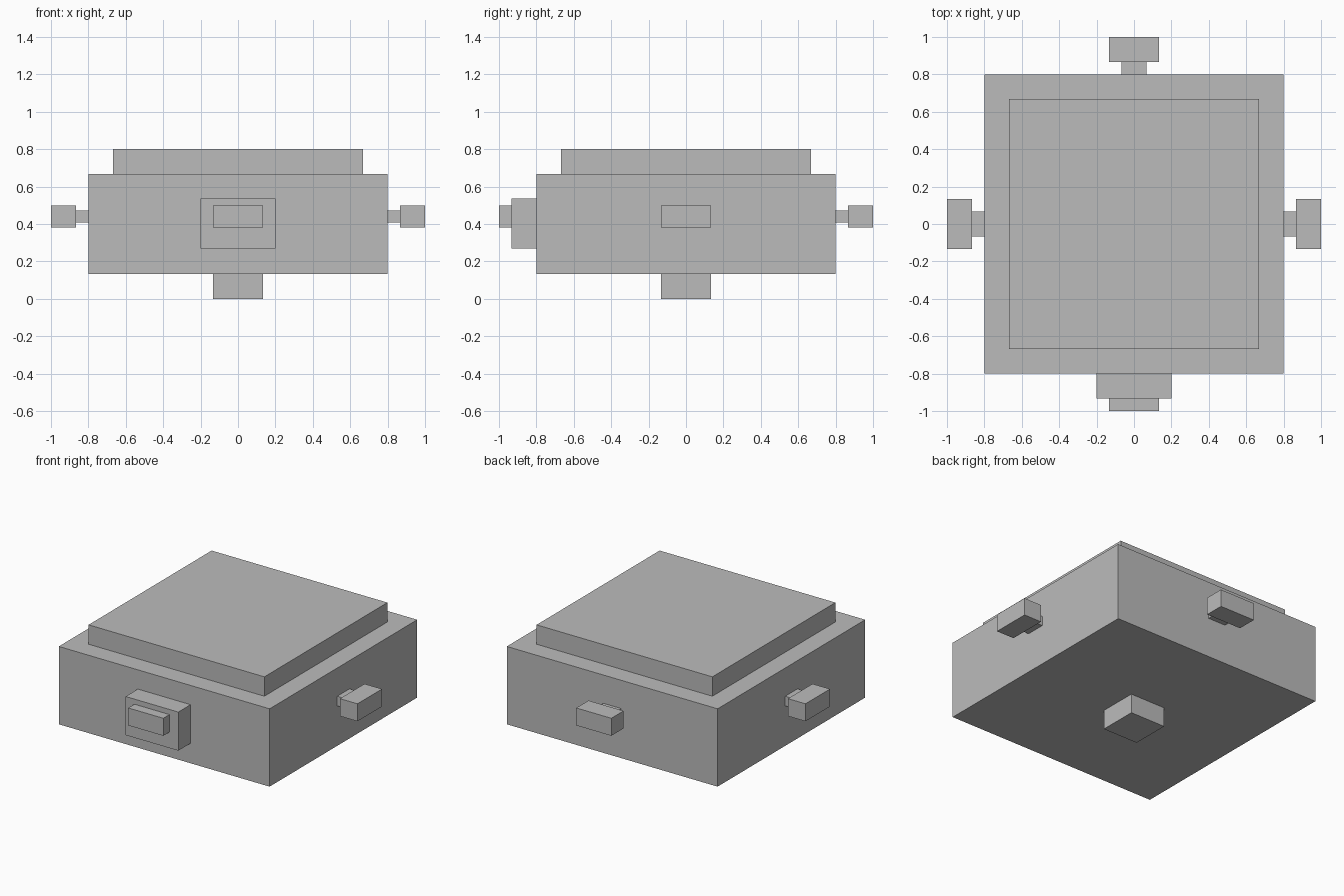
import bpy
import math
from mathutils import Matrix

if "Cube" in bpy.data.objects:
    bpy.data.objects.remove(bpy.data.objects["Cube"])

grey = bpy.data.materials.new("plain grey")
grey.diffuse_color = (0.5, 0.5, 0.5, 1)
grey.use_nodes = True
grey.node_tree.nodes["Principled BSDF"].inputs["Base Color"].default_value = grey.diffuse_color


def box(name, low, high, turn=0):
    """Box between two corners, turned about the z axis by a number of degrees."""
    bpy.ops.mesh.primitive_cube_add(size=1)
    ob = bpy.context.object
    ob.name = name
    size = [b - a for a, b in zip(low, high)]
    mid = [(a + b) / 2 for a, b in zip(low, high)]
    ob.data.transform(Matrix.Rotation(math.radians(turn), 4, 'Z')
                      @ Matrix.Translation(mid) @ Matrix.Diagonal((*size, 1)))
    ob.data.materials.append(grey)
    return ob


# Main block, raised lid and foot underneath
box("body", (-0.8, -0.8, 0.133), (0.8, 0.8, 0.667))
box("lid", (-0.667, -0.667, 0.667), (0.667, 0.667, 0.8))
box("foot", (-0.133, -0.133, 0), (0.133, 0.133, 0.133))

# Stem and grip on the right, back and left sides
for side, turn in (("right", 0), ("back", 90), ("left", 180)):
    box(side + "_handle_stem", (0.8, -0.067, 0.407), (0.867, 0.067, 0.473), turn)
    box(side + "_handle_grip", (0.867, -0.133, 0.38), (1.0, 0.133, 0.5), turn)

# Latch on the front
box("latch_plate", (-0.2, -0.933, 0.27), (0.2, -0.8, 0.535))
box("latch_button", (-0.133, -1.0, 0.38), (0.133, -0.933, 0.5))
